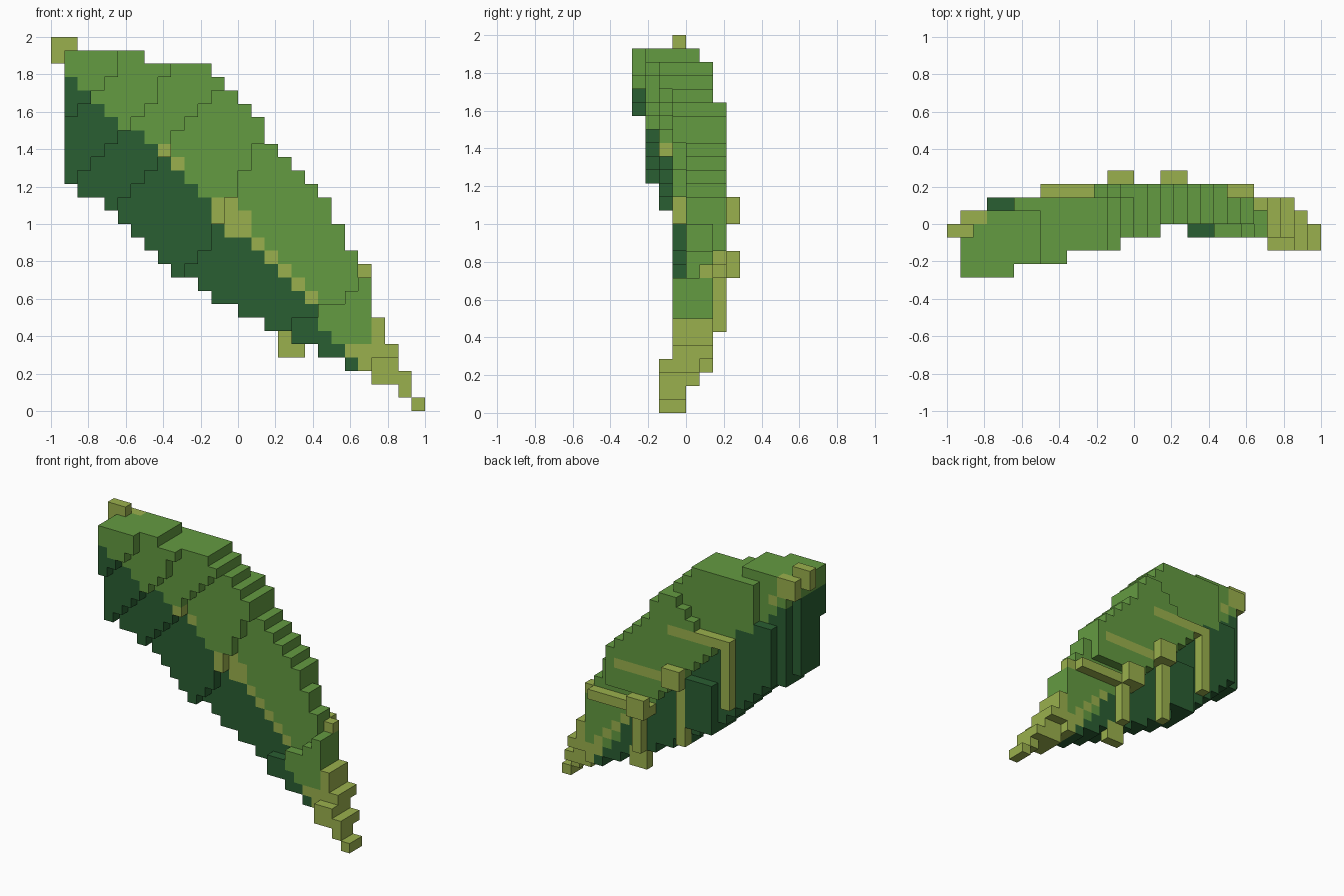
import bpy, bmesh
from mathutils import Vector

if "Cube" in bpy.data.objects:
    bpy.data.objects.remove(bpy.data.objects["Cube"])

U = 2 / 28  # block size

# Blade outline: first and last block height of each column, base to tip
TOPS = [27] * 6 + [26] * 5 + [25, 24, 23, 22, 20, 19, 18, 17, 16, 14, 12, 10, 7, 5, 3, 1]
BOTTOMS = [17, 16, 16, 15, 14, 13, 12, 11, 10, 10, 9, 8, 8, 7, 7, 6, 6, 5, 5, 4, 4, 3, 3, 2, 2, 1, 0]

# Terraces of the curled front: layer, lowest row, column there, slope
TERRACES = [(-4, 22, 2, .75), (-3, 17, 2, .85), (-2, 15, 5, .78), (-1, 10, 10, .55)]


def front_layer(i, k):
    if i >= 24:
        return -2 if k < 4 else -1
    for layer, row, col, slope in TERRACES:
        if k >= row and i < col + (k - row) * slope:
            return layer
    for col, row in ((18, 7), (20, 8), (22, 9), (23, 10)):
        if i >= col and k < row:
            return -1
    return 0


def back_layer(i, k):
    if i >= 24:
        return -1 if k < 2 else (0 if k < 4 else 1)
    if i == 1:
        return -1
    if i == 2 or k == 26 or (i < 5 and k >= 22):
        return 0
    upper = 12 <= k <= 22 and i >= k - 9 and i < 21 and i + k >= 27
    lower = 9 <= i <= 11 and 10 <= k <= 14
    return 2 if upper or lower else 1


blocks = {}


def fill(part, xs, ys, zs):
    """Set an inclusive box of blocks to a part."""
    for i in range(xs[0], xs[1] + 1):
        for j in range(ys[0], ys[1] + 1):
            for k in range(zs[0], zs[1] + 1):
                blocks[i, j, k] = part


# Blade: light half above the midrib, dark half below, pale tip
for i, (low, high) in enumerate(zip(BOTTOMS, TOPS), 1):
    for k in range(low, high):
        f, b = front_layer(i, k), back_layer(i, k)
        split = 26 if f < -2 or i > 19 else 27
        part = "upper_blade" if i + k >= split else "lower_blade"
        if i >= 24 or (i == 23 and k < 5) or (i, k) == (22, 4):
            part = "veins"
        fill(part, (i, i), (f, b), (k, k))

# Midrib showing on the front
for i in [8, 9] + list(range(12, 20)):
    k = 27 - i
    f = front_layer(i, k)
    fill("veins", (i, i), (f, f), (k, k))
for i, k in ((13, 15), (12, 14), (14, 14), (13, 13)):
    f = front_layer(i, k)
    fill("veins", (i, i), (f, f), (k, k))

# Midrib showing on the back near the tip
for i in range(19, 24):
    fill("veins", (i, i), (1, 1), (27 - i, 27 - i))

# Stem
fill("veins", (0, 0), (-1, -1), (26, 27))
fill("veins", (1, 1), (-1, -1), (27, 27))
fill("veins", (1, 2), (0, 0), (25, 26))
fill("veins", (3, 3), (0, 0), (24, 24))

# Side veins on the back: one runs across, one runs down from each node
fill("veins", (7, 13), (2, 2), (19, 19))
fill("veins", (7, 7), (2, 2), (13, 19))
fill("veins", (12, 13), (3, 3), (14, 15))
fill("veins", (12, 19), (2, 2), (14, 14))
fill("veins", (12, 12), (2, 2), (8, 14))
fill("veins", (16, 17), (3, 3), (10, 11))
fill("veins", (16, 22), (2, 2), (10, 10))
fill("veins", (23, 23), (1, 1), (10, 10))
fill("veins", (17, 17), (2, 2), (6, 10))
fill("veins", (17, 18), (1, 1), (4, 5))


def material(name, color):
    m = bpy.data.materials.new(name)
    m.use_nodes = True
    m.diffuse_color = (*color, 1)
    m.node_tree.nodes["Principled BSDF"].inputs["Base Color"].default_value = (*color, 1)
    return m


def build(part, mat):
    """Make one mesh from the exposed sides of a part's blocks."""
    bm = bmesh.new()
    for cell, owner in blocks.items():
        if owner != part:
            continue
        centre = Vector(cell) + Vector((.5, .5, .5))
        for axis in range(3):
            for sign in (-1, 1):
                n = Vector((0, 0, 0))
                n[axis] = sign
                if tuple(int(c + d) for c, d in zip(cell, n)) in blocks:
                    continue
                u = Vector((0, 0, 0))
                u[(axis + 1) % 3] = .5
                v = n.cross(u)
                mid = centre + n * .5
                corners = [mid - u - v, mid + u - v, mid + u + v, mid - u + v]
                bm.faces.new([bm.verts.new((p.x * U - 1, p.y * U, p.z * U)) for p in corners])
    bmesh.ops.remove_doubles(bm, verts=bm.verts, dist=U / 100)
    mesh = bpy.data.meshes.new(part)
    bm.to_mesh(mesh)
    bm.free()
    mesh.materials.append(mat)
    bpy.context.collection.objects.link(bpy.data.objects.new(part, mesh))


build("upper_blade", material("leaf green", (.127, .327, .053)))
build("lower_blade", material("dark green", (.023, .112, .032)))
build("veins", material("pale olive", (.323, .434, .074)))
